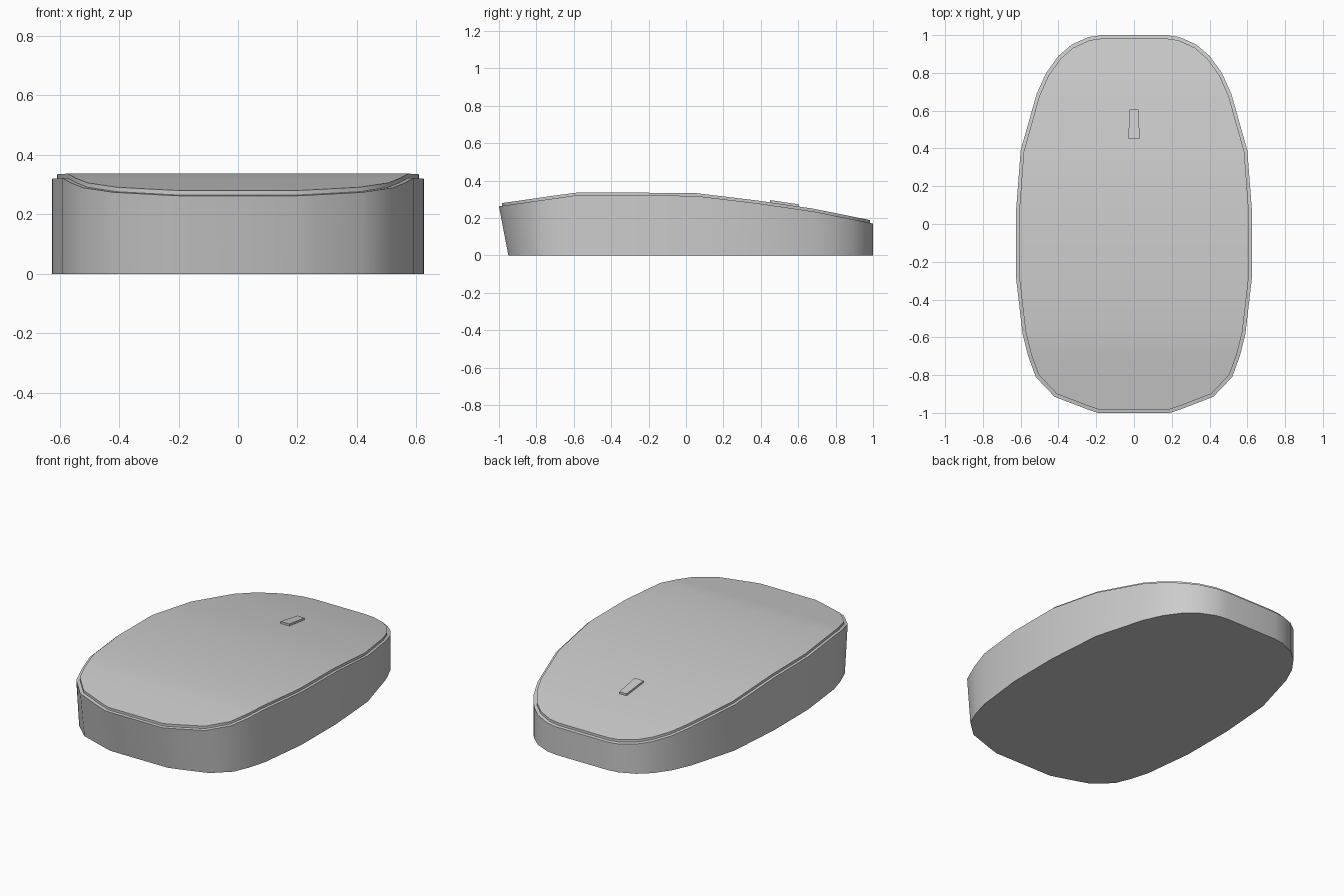
import bpy, bmesh
from math import radians

cube = bpy.data.objects.get("Cube")
if cube:
    bpy.data.objects.remove(cube, do_unlink=True)

grey = bpy.data.materials.new("light grey")
grey.use_nodes = True
grey.diffuse_color = (0.6, 0.6, 0.6, 1)
grey.node_tree.nodes["Principled BSDF"].inputs["Base Color"].default_value = grey.diffuse_color

# Right half of the outline (x, y), front to back
OUTLINE = [(0.19, -1.0), (0.25, -0.98), (0.42, -0.915), (0.52, -0.81), (0.56, -0.70),
           (0.59, -0.58), (0.625, -0.28), (0.626, 0.05), (0.6, 0.39), (0.515, 0.69),
           (0.465, 0.80), (0.40, 0.89), (0.33, 0.95), (0.24, 0.99), (0.17, 1.0)]
# Height of the body along y
CREST = [(-1.0, 0.262), (-0.58, 0.322), (0.05, 0.318), (0.39, 0.277), (0.69, 0.233), (1.0, 0.17)]


def crest(y):
    for (y0, z0), (y1, z1) in zip(CREST, CREST[1:]):
        if y <= y1:
            return z0 + (z1 - z0) * (y - y0) / (y1 - y0)
    return CREST[-1][1]


def slab(name, half, top, bottom):
    """Solid of mirrored half outline; top and bottom map (x, y) to a point."""
    bm = bmesh.new()
    rows = [[bm.verts.new(f(s * x, y)) for f, s in
             ((top, -1), (top, 1), (bottom, 1), (bottom, -1))] for x, y in half]
    for a, b in zip(rows, rows[1:]):
        for i in range(4):
            j = (i + 1) % 4
            bm.faces.new((a[i], a[j], b[j], b[i]))
    bm.faces.new(rows[0])
    bm.faces.new(rows[-1])
    bmesh.ops.recalc_face_normals(bm, faces=bm.faces)
    mesh = bpy.data.meshes.new(name)
    bm.to_mesh(mesh)
    bm.free()
    mesh.materials.append(grey)
    obj = bpy.data.objects.new(name, mesh)
    bpy.context.collection.objects.link(obj)
    bpy.ops.object.select_all(action='DESELECT')
    obj.select_set(True)
    bpy.context.view_layer.objects.active = obj
    bpy.ops.object.shade_smooth_by_angle(angle=radians(30))
    return obj


# Body: flat base, nose leaning forward
slab("body", OUTLINE,
     lambda x, y: (x, y, crest(y)),
     lambda x, y: (x, y + 0.05 * max(0, (-y - 0.58) / 0.42), 0))

# Raised top plate, inset from the body edge
slab("top_plate", [(x * 0.973, y * 0.983) for x, y in OUTLINE],
     lambda x, y: (x, y, crest(y) + 0.015),
     lambda x, y: (x, y, crest(y) - 0.01))

# Small button near the back
slab("button", [(0.03, 0.45), (0.024, 0.605)],
     lambda x, y: (x, y, crest(y) + 0.027),
     lambda x, y: (x, y, crest(y) + 0.005))
